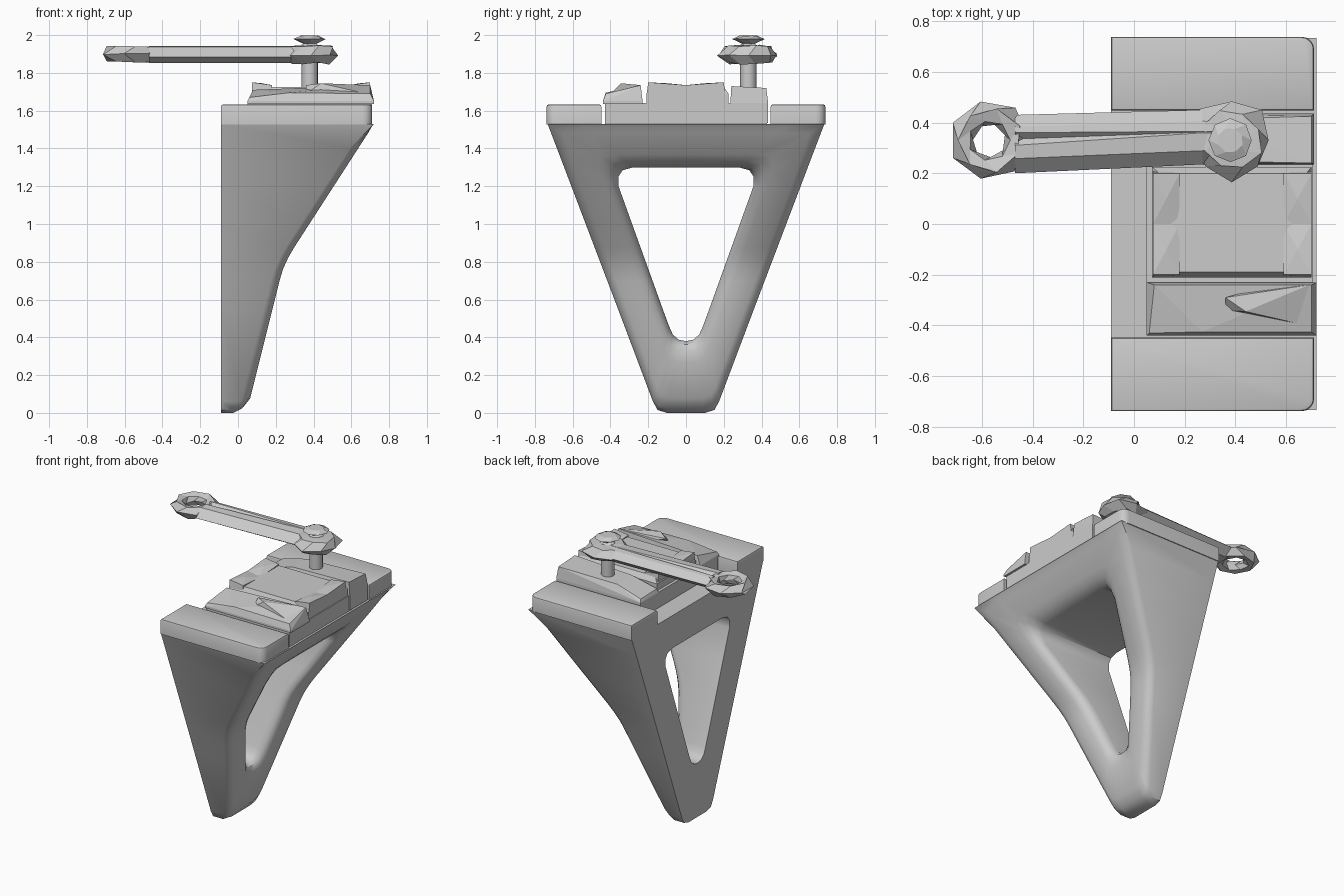
import bpy, bmesh, math, random

if "Cube" in bpy.data.objects:
    bpy.data.objects.remove(bpy.data.objects["Cube"], do_unlink=True)
random.seed(4)

grey = bpy.data.materials.new("plain grey")
grey.use_nodes = True
COLOUR = (0.6, 0.6, 0.6, 1)
grey.diffuse_color = COLOUR
grey.node_tree.nodes["Principled BSDF"].inputs["Base Color"].default_value = COLOUR


def finish(name, bm, smooth=0):
    bmesh.ops.recalc_face_normals(bm, faces=bm.faces)
    mesh = bpy.data.meshes.new(name)
    bm.to_mesh(mesh)
    bm.free()
    mesh.materials.append(grey)
    ob = bpy.data.objects.new(name, mesh)
    bpy.context.collection.objects.link(ob)
    if smooth:
        bpy.ops.object.select_all(action='DESELECT')
        ob.select_set(True)
        bpy.context.view_layer.objects.active = ob
        bpy.ops.object.shade_smooth_by_angle(angle=math.radians(smooth))
    return ob


def hull(name, points):
    bm = bmesh.new()
    for p in points:
        bm.verts.new(p)
    res = bmesh.ops.convex_hull(bm, input=bm.verts)
    loose = [v for v in bm.verts if not v.link_faces]
    bmesh.ops.delete(bm, geom=loose, context='VERTS')
    return finish(name, bm)


def box_points(x0, x1, y0, y1, z0, z1):
    return [(x, y, z) for x in (x0, x1) for y in (y0, y1) for z in (z0, z1)]


def loft(name, loops, caps=True, closed=False, smooth=0):
    bm = bmesh.new()
    rings = [[bm.verts.new(p) for p in loop] for loop in loops]
    pairs = list(zip(rings, rings[1:])) + ([(rings[-1], rings[0])] if closed else [])
    for a, b in pairs:
        for i in range(len(a)):
            j = (i + 1) % len(a)
            bm.faces.new((a[i], a[j], b[j], b[i]))
    if caps and not closed:
        bm.faces.new(rings[0])
        bm.faces.new(rings[-1])
    return finish(name, bm, smooth)


def lathe(name, cx, cy, profile, sides, wobble=0.0, closed=False, smooth=0):
    loops = []
    for k, (r, z) in enumerate(profile):
        loop = []
        for i in range(sides):
            a = 2 * math.pi * (i + 0.5 * (k % 2) * (wobble > 0)) / sides
            rr = r * (1 + random.uniform(-wobble, wobble))
            loop.append((cx + rr * math.cos(a), cy + rr * math.sin(a),
                         z + random.uniform(-wobble, wobble) * 0.06))
        loops.append(loop)
    return loft(name, loops, True, closed, smooth)


# Triangular support frame: outer and inner outlines joined over a curved front
BACK = -0.09
FRONT = [(0, 0.02), (0.03, 0.045), (0.06, 0.06), (0.62, 0.2), (0.7, 0.22),
         (0.76, 0.238), (0.82, 0.265), (0.88, 0.3), (1.53, 0.72)]


def front_x(z):
    for (z0, x0), (z1, x1) in zip(FRONT, FRONT[1:]):
        if z <= z1:
            return x0 + (x1 - x0) * (z - z0) / (z1 - z0)
    return FRONT[-1][1]


leg = [0.55, 0.62, 0.7, 0.76, 0.82, 0.88, 1.0, 1.2]
outer_y = lambda z: 0.17 + 0.38 * (z - 0.05)
inner_y = lambda z: 0.08 + 0.36 * (z - 0.43)
outer = ([(0, 0), (0.1, 0), (0.15, 0.015), (0.175, 0.06)] + [(outer_y(z), z) for z in leg]
         + [(outer_y(1.4), 1.4), (0.733, 1.53), (0.55, 1.53), (0, 1.53)])
inner = ([(0, 0.38), (0.04, 0.388), (0.07, 0.415), (0.09, 0.46)] + [(inner_y(z), z) for z in leg]
         + [(0.358, 1.25), (0.335, 1.285), (0.28, 1.3), (0, 1.3)])


def frame_loop(t, depth):
    half = []
    for (y0, z0), (y1, z1) in zip(outer, inner):
        y, z = y0 + (y1 - y0) * t, z0 + (z1 - z0) * t
        d = depth * min(1, max(0, (1.53 - z) / 0.1))
        half.append((BACK if depth is BACK else front_x(z) - d, y, z))
    return half + [(x, -y, z) for x, y, z in half[-2:0:-1]]


loft("support_frame", [frame_loop(0, BACK), frame_loop(0, 0.045), frame_loop(0.06, 0.018),
                       frame_loop(0.2, 0), frame_loop(0.7, 0), frame_loop(0.85, 0.012),
                       frame_loop(0.95, 0.035), frame_loop(1, 0.075), frame_loop(1, BACK)],
     closed=True, smooth=40)

# Two raised end pads with rounded front corners
for side, label in ((1, "back_pad"), (-1, "front_pad")):
    bm = bmesh.new()
    bmesh.ops.create_cube(bm, size=1)
    for v in bm.verts:
        v.co = (0.31 + v.co.x * 0.8, side * 0.593 + v.co.y * 0.29, 1.58 + v.co.z * 0.106)
    corner = [e for e in bm.edges if all(v.co.x > 0.5 and v.co.y * side > 0.6 for v in e.verts)]
    bmesh.ops.bevel(bm, geom=corner, offset=0.05, segments=4, profile=0.5, affect='EDGES')
    rim = [e for e in bm.edges if all(v.co.z > 1.6 for v in e.verts)]
    bmesh.ops.bevel(bm, geom=rim, offset=0.012, segments=2, profile=0.5, affect='EDGES')
    finish(label, bm, 40)

# Seat and the chipped blocks lying between the pads
hull("block_seat", box_points(0.05, 0.705, -0.43, 0.43, 1.53, 1.64))
hull("lever_block", box_points(0.05, 0.71, 0.235, 0.435, 1.535, 1.64)
     + [(0.06, 0.24, 1.665), (0.06, 0.42, 1.66), (0.7, 0.24, 1.73), (0.7, 0.425, 1.72),
        (0.25, 0.25, 1.715), (0.25, 0.41, 1.71)])
hull("cradle_block", box_points(0.07, 0.7, -0.21, 0.225, 1.63, 1.69)
     + box_points(0.1, 0.68, -0.19, 0.2, 1.69, 1.725))
for x_out, x_in, label in ((0.075, 0.18, "inner_cradle_ridge"), (0.7, 0.59, "outer_cradle_ridge")):
    x_mid = (x_out + x_in) / 2
    for side in (-1, 1):
        hull(label, [(x_out, side * 0.21, 1.67), (x_in, side * 0.205, 1.67),
                     (x_out, side * 0.2, 1.75), (x_in, side * 0.2, 1.735),
                     (x_mid, side * 0.1, 1.745), (x_out, 0, 1.735),
                     (x_in, 0, 1.72), (x_out, 0, 1.67)])
hull("wedge_block", box_points(0.05, 0.72, -0.44, -0.23, 1.635, 1.65)
     + [(0.06, -0.43, 1.67), (0.08, -0.24, 1.71), (0.27, -0.425, 1.695),
        (0.7, -0.425, 1.69), (0.7, -0.24, 1.735)])
hull("wedge_chip", [(0.36, -0.29, 1.735), (0.69, -0.24, 1.735), (0.44, -0.345, 1.745),
                    (0.36, -0.34, 1.69), (0.68, -0.4, 1.69), (0.5, -0.25, 1.69)])

# Pivot post, hub and knob
PX, PY = 0.38, 0.33
lathe("pivot_post", PX, PY, [(0.043, 1.66), (0.043, 1.9)], 16, smooth=40)
lathe("pivot_hub", PX + 0.005, PY, [(0.07, 1.86), (0.11, 1.85), (0.16, 1.895),
                                   (0.12, 1.94), (0.06, 1.945)], 8, 0.1)
lathe("knob", PX, PY, [(0.07, 1.93), (0.035, 1.955), (0.085, 1.98), (0.05, 1.997)], 8, 0.03)


# Lever arm with a tapering groove
def arm_section(x, y0, y1, groove):
    m = (y0 + y1) / 2 + 0.02
    w = (y1 - y0) / 4
    shape = [(y0, 1.885), (m - w - 0.02, 1.938), (m - groove, 1.943), (m, 1.943 - groove),
             (m + groove, 1.943), (m + w - 0.01, 1.938), (y1, 1.9),
             (m + w - 0.02, 1.853), (m - w - 0.02, 1.853)]
    return [(x, y, z) for y, z in shape]


loft("lever_arm", [arm_section(-0.47, 0.2, 0.43, 0.025), arm_section(0.27, 0.235, 0.45, 0.003),
                   arm_section(0.36, 0.25, 0.43, 0.002)])

# Faceted ring at the free end of the lever
lathe("lever_ring", -0.57, 0.33, [(0.085, 1.865), (0.125, 1.858), (0.16, 1.9), (0.125, 1.94),
                                 (0.08, 1.93), (0.07, 1.9)], 7, 0.06, closed=True)
